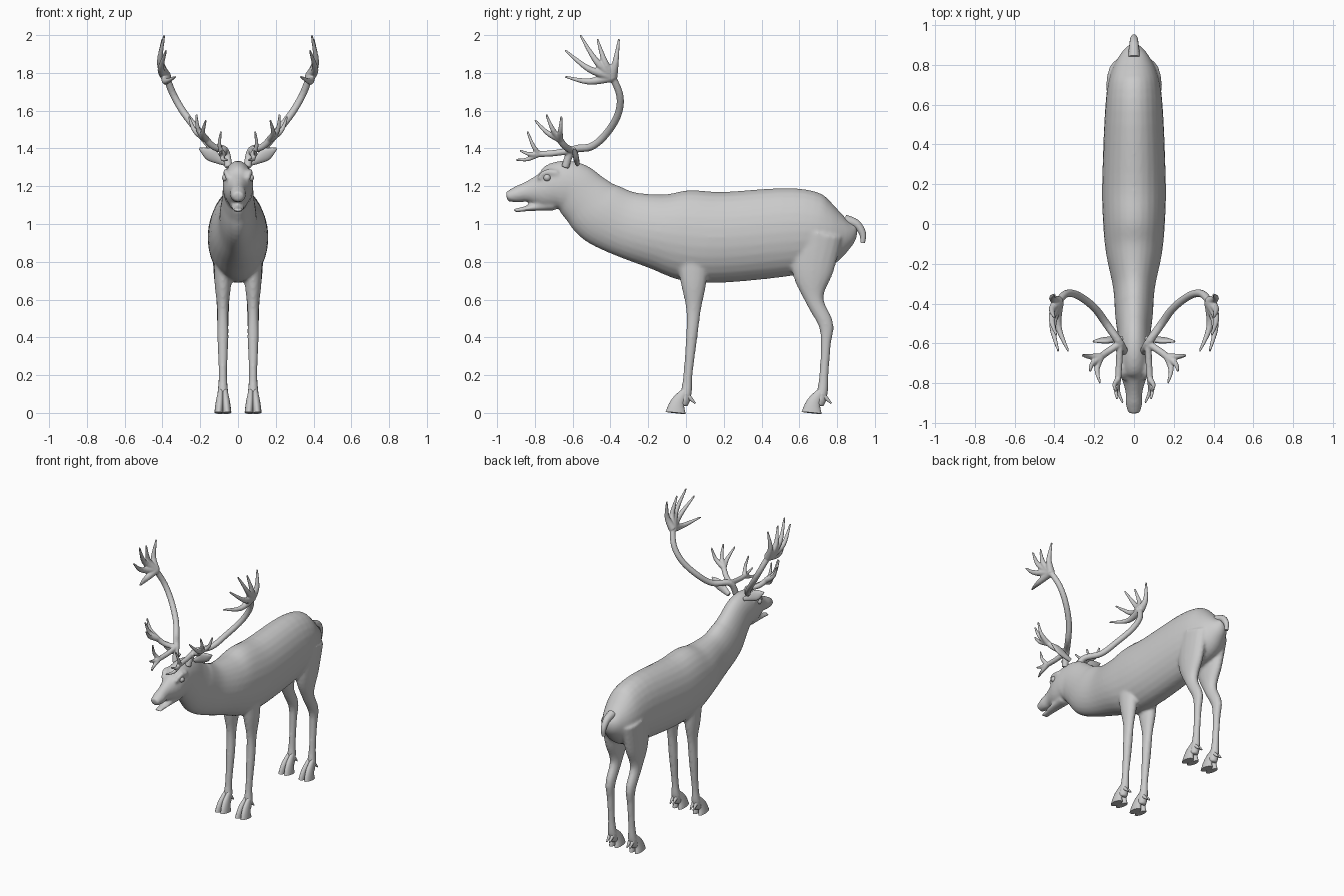
import bpy, bmesh, math
from mathutils import Vector, Matrix

if "Cube" in bpy.data.objects:
    bpy.data.objects.remove(bpy.data.objects["Cube"])

GREY = (0.6, 0.6, 0.6, 1)
coat = bpy.data.materials.new("plain_grey")
coat.use_nodes = True
coat.diffuse_color = GREY
coat.node_tree.nodes["Principled BSDF"].inputs["Base Color"].default_value = GREY


def interpolate(rows, steps=5):
    """Catmull-Rom curve through equal-length tuples."""
    padded = [rows[0], *rows, rows[-1]]
    curve = []
    for before, start, end, after in zip(padded, padded[1:], padded[2:], padded[3:]):
        for step in range(steps):
            t = step / steps
            ease_in, ease_out = t * (1 - t) ** 2, t * t * (1 - t)
            blend = t * t * (3 - 2 * t)
            curve.append([p + (q - p) * blend + ((q - o) * ease_in - (r - p) * ease_out) / 2
                          for o, p, q, r in zip(before, start, end, after)])
    return curve + [list(rows[-1])]


def loft(bm, rows, sides=16):
    """Skin elliptical rings along a path; each row is x, y, z, sideways radius, other radius."""
    curve = interpolate(rows)
    centres = [Vector(row[:3]) for row in curve]
    sideways = Vector((1, 0, 0))
    loops = []
    for i, centre in enumerate(centres):
        ahead = centres[min(i + 1, len(centres) - 1)]
        behind = centres[max(i - 1, 0)]
        tangent = (ahead - behind).normalized()
        sideways = (sideways - tangent * sideways.dot(tangent)).normalized()
        across = sideways * curve[i][3]
        along = tangent.cross(sideways) * curve[i][4]
        angles = [math.tau * k / sides for k in range(sides)]
        loops.append([bm.verts.new(centre + across * math.cos(angle) + along * math.sin(angle))
                      for angle in angles])
    for lower, upper in zip(loops, loops[1:]):
        for k in range(sides):
            bm.faces.new((lower[k - 1], lower[k], upper[k], upper[k - 1]))
    bm.faces.new(loops[0])
    bm.faces.new(loops[-1])


def limb(bm, rows, x=0, sides=16):
    """Loft whose path stays at one x."""
    loft(bm, [(x, *row) for row in rows], sides)


def horn(bm, points, thick, thin):
    """Round tapering tube through points."""
    last = len(points) - 1
    rows = []
    for i, point in enumerate(points):
        radius = thick + (thin - thick) * i / last
        rows.append((*point, radius, radius))
    loft(bm, rows, sides=12)


def crown(bm, fork, tips, thick):
    """Tines that leave one fork and sweep upwards to their tips."""
    for tip in map(Vector, tips):
        length = (tip - fork).length
        middle = fork.lerp(tip, 0.5) + Vector((length, 0, -length)) * 0.1
        horn(bm, [fork, middle, tip], thick, 0.006)


def mirror(bm):
    """Copy everything so far to the other side."""
    copy = bmesh.ops.duplicate(bm, geom=bm.verts[:] + bm.edges[:] + bm.faces[:])
    for item in copy["geom"]:
        if isinstance(item, bmesh.types.BMVert):
            item.co.x *= -1


def finish(bm, name, voxel=None):
    """Make the object; a voxel size fuses overlapping lofts into one skin."""
    bmesh.ops.recalc_face_normals(bm, faces=bm.faces)
    mesh = bpy.data.meshes.new(name)
    bm.to_mesh(mesh)
    bm.free()
    mesh.materials.append(coat)
    obj = bpy.data.objects.new(name, mesh)
    bpy.context.collection.objects.link(obj)
    bpy.ops.object.select_all(action='DESELECT')
    bpy.context.view_layer.objects.active = obj
    obj.select_set(True)
    bpy.ops.object.shade_smooth_by_angle(angle=math.radians(50))
    if voxel:
        fuse = obj.modifiers.new("fuse", 'REMESH')
        fuse.mode = 'VOXEL'
        fuse.voxel_size = voxel
        fuse.use_smooth_shade = True
        relax = obj.modifiers.new("relax", 'SMOOTH')
        relax.iterations = 4


# Leg rows: y, z, half width, half depth; the hind leg bends at the hock
FRONT_LEG = [(.03, .95, .05, .1), (.04, .7, .045, .07), (.04, .55, .03, .04),
             (.03, .4, .03, .03), (.01, .2, .022, .025)]
HIND_LEG = [(.7, .95, .06, .13), (.67, .75, .05, .11), (.68, .6, .035, .05),
            (.74, .47, .03, .04), (.74, .36, .024, .027), (.73, .2, .022, .025)]
FEET = {"front": 0, "hind": .72}
LEG_X = .08

# Body: legs and brow ridges on both sides, then trunk, neck, head and jaw
bm = bmesh.new()
for leg, foot in zip((FRONT_LEG, HIND_LEG), FEET.values()):
    fetlock = [(foot, .1, .03, .03), (foot - .02, .04, .03, .03)]
    limb(bm, leg + fetlock, LEG_X)
horn(bm, [(.05, -.78, 1.24), (.064, -.74, 1.275), (.064, -.68, 1.27)], .014, .016)
mirror(bm)
limb(bm, [(.9, .98, .02, .02), (.85, .96, .07, .09), (.75, .95, .12, .18), (.58, .96, .145, .23),
          (.2, .93, .16, .24), (0, .94, .155, .24), (-.15, .96, .14, .2), (-.32, 1, .105, .175),
          (-.45, 1.06, .095, .17), (-.53, 1.13, .085, .15), (-.6, 1.19, .08, .14),
          (-.68, 1.2, .08, .13), (-.75, 1.18, .07, .1), (-.84, 1.17, .043, .055),
          (-.9, 1.155, .042, .042), (-.95, 1.145, .03, .025)], sides=28)
limb(bm, [(-.7, 1.1, .045, .03), (-.82, 1.085, .034, .016), (-.91, 1.07, .024, .01)])
finish(bm, "body", voxel=.01)

# Hooves: two toes and two dewclaws on each foot
for name, foot in FEET.items():
    bm = bmesh.new()
    for splay in (-.022, .022):
        toe = []
        for t in (0, .3, .6, 1):
            toe.append((LEG_X + splay * (1 - t / 2), foot - .055 * (1 - t * t), .12 * t,
                        .023 - .01 * t * t, .053 - .035 * t))
        loft(bm, toe)
        claw_x = LEG_X + splay / 2
        horn(bm, [(claw_x, foot, .1), (claw_x, foot + .03, .07), (claw_x, foot + .05, .05)],
             .015, .004)
    mirror(bm)
    finish(bm, name + "_hooves")

# Tail
bm = bmesh.new()
horn(bm, [(0, .84, 1.02), (0, .9, 1), (0, .935, .95), (0, .935, .9)], .03, .012)
finish(bm, "tail")

# Antlers: beam with an upper crown, a middle branch and a brow branch
beam = [Vector(point) for point in (
    (.05, -.64, 1.3), (.07, -.6, 1.39), (.14, -.5, 1.41), (.2, -.42, 1.48),
    (.28, -.36, 1.58), (.34, -.35, 1.68), (.38, -.39, 1.78))]
bm = bmesh.new()
horn(bm, beam, .021, .019)
crown(bm, beam[-1], [(.4, -.355, 1.98), (.4, -.47, 1.98), (.39, -.56, 2),
                     (.38, -.64, 1.92), (.33, -.64, 1.78)], .028)
middle_fork = Vector((.17, -.67, 1.45))
horn(bm, [beam[1], (.13, -.64, 1.41), middle_fork], .018, .018)
crown(bm, middle_fork, [(.22, -.74, 1.58), (.26, -.66, 1.57), (.17, -.8, 1.55)], .02)
brow_fork = Vector((.08, -.78, 1.37))
horn(bm, [beam[1], (.075, -.7, 1.375), brow_fork], .018, .016)
crown(bm, brow_fork, [(.055, -.9, 1.34), (.09, -.84, 1.49), (.085, -.88, 1.39)], .016)
mirror(bm)
finish(bm, "antlers", voxel=.005)

# Ears: thin leaves reaching outwards
bm = bmesh.new()
loft(bm, [(.06, -.575, 1.32, .014, .012), (.1, -.58, 1.34, .024, .015),
          (.15, -.585, 1.37, .034, .014), (.205, -.59, 1.4, .005, .005)])
mirror(bm)
finish(bm, "ears")

# Eyes
bm = bmesh.new()
bmesh.ops.create_uvsphere(bm, u_segments=16, v_segments=10, radius=.019,
                          matrix=Matrix.Translation((.066, -.735, 1.245)))
mirror(bm)
finish(bm, "eyes")
